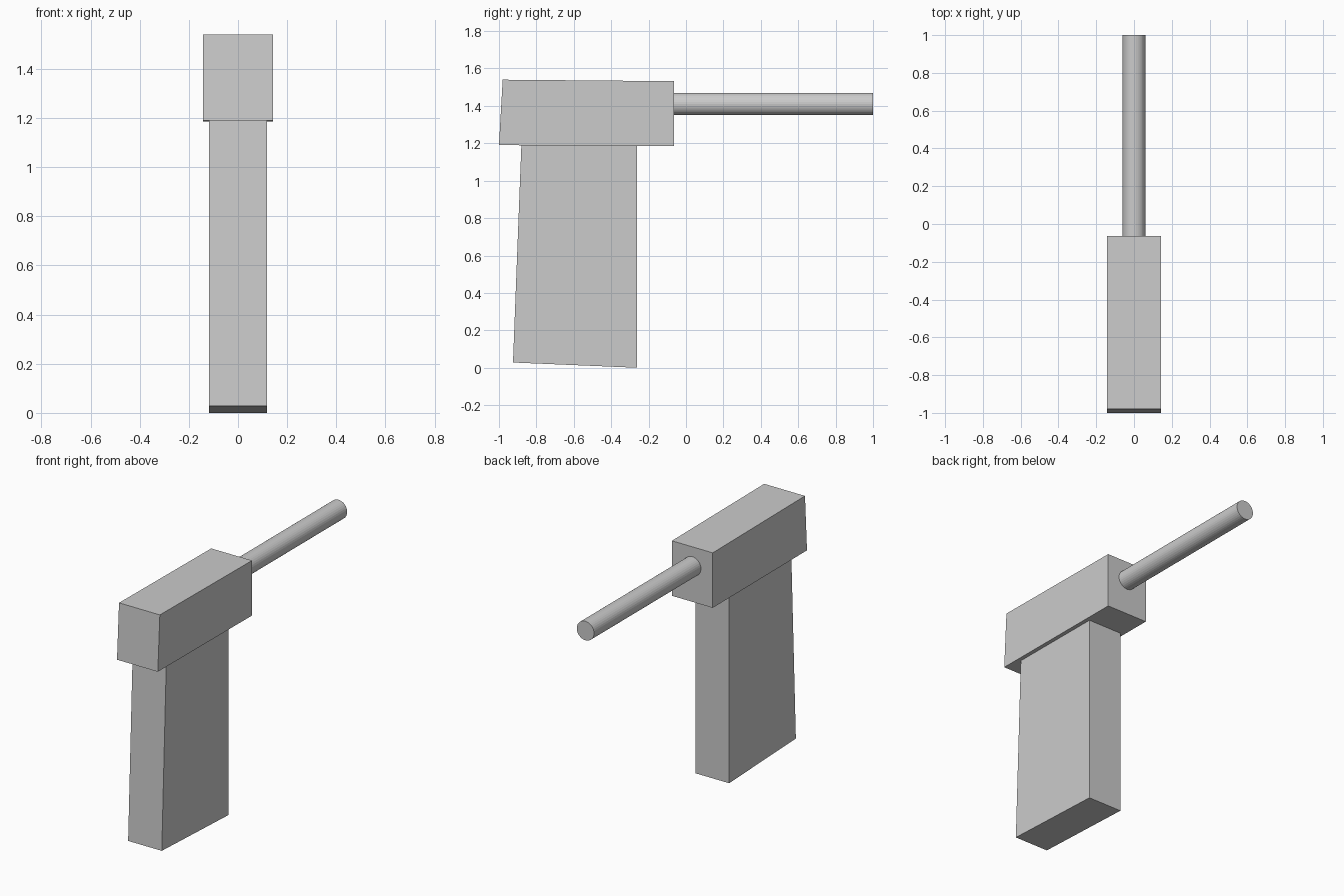
import bpy, bmesh, math

if "Cube" in bpy.data.objects:
    bpy.data.objects.remove(bpy.data.objects["Cube"])


def side_profile(name, points, half_width):
    """Extrude a (y, z) side profile symmetrically across x."""
    bm = bmesh.new()
    face = bm.faces.new([bm.verts.new((-half_width, y, z)) for y, z in points])
    geom = bmesh.ops.extrude_face_region(bm, geom=[face])["geom"]
    verts = [v for v in geom if isinstance(v, bmesh.types.BMVert)]
    bmesh.ops.translate(bm, verts=verts, vec=(2 * half_width, 0, 0))
    bmesh.ops.recalc_face_normals(bm, faces=bm.faces)
    mesh = bpy.data.meshes.new(name)
    bm.to_mesh(mesh)
    bm.free()
    obj = bpy.data.objects.new(name, mesh)
    bpy.context.collection.objects.link(obj)
    return obj


# Upper block with a slightly raked back face
side_profile("body", [(-1.0, 1.19), (-0.063, 1.186), (-0.063, 1.532), (-0.98, 1.54)], 0.142)

# Tapered grip, tucked just into the body
side_profile("grip", [(-0.925, 0.028), (-0.262, 0.0), (-0.262, 1.195), (-0.88, 1.195)], 0.117)

# Round barrel running along y
y0, y1 = -0.08, 1.0
bpy.ops.mesh.primitive_cylinder_add(vertices=32, radius=0.06, depth=y1 - y0,
                                    location=(0, (y0 + y1) / 2, 1.41),
                                    rotation=(math.pi / 2, 0, 0))
bpy.context.object.name = "barrel"
